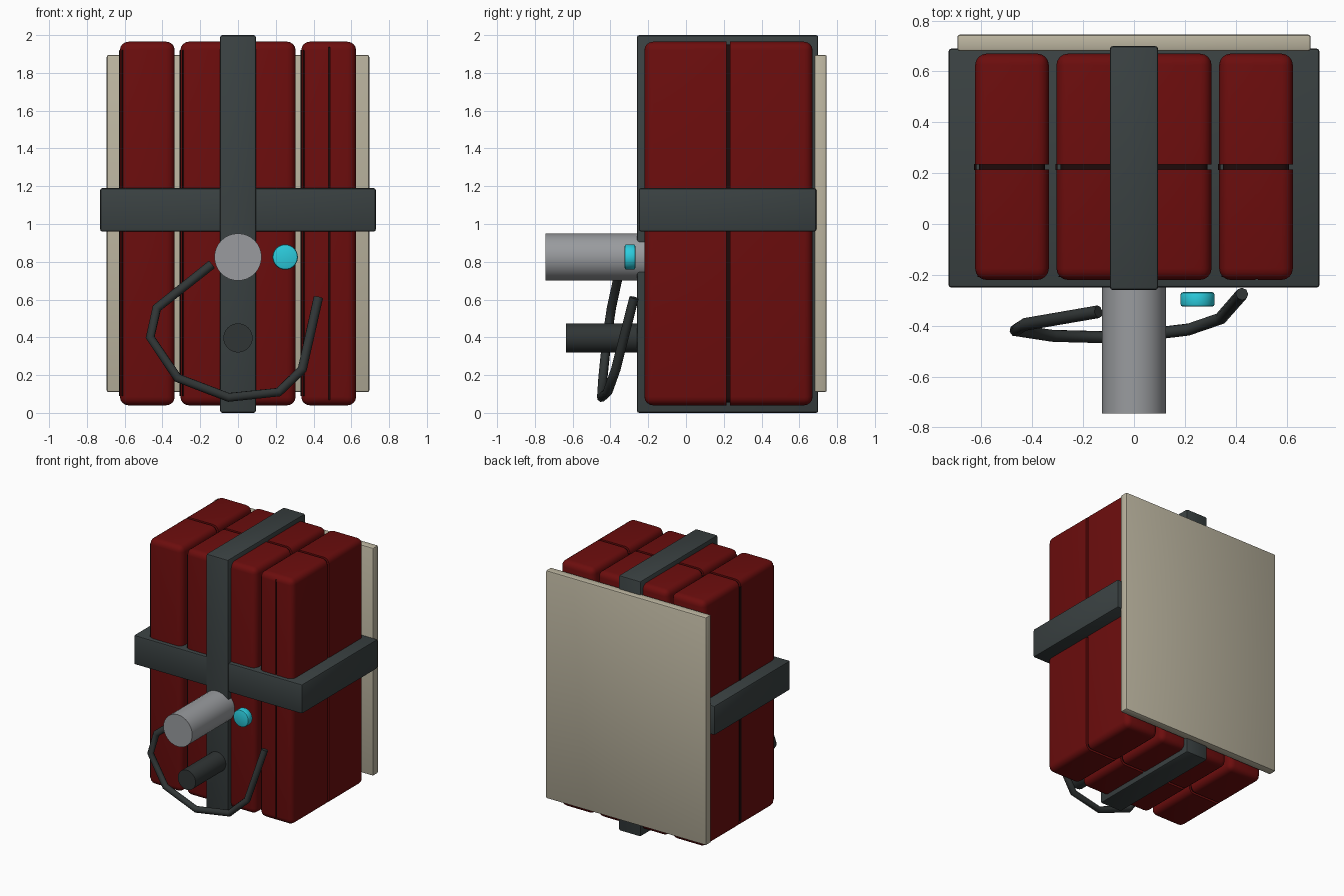
import bpy, bmesh, math
from mathutils import Vector

if "Cube" in bpy.data.objects:
    bpy.data.objects.remove(bpy.data.objects["Cube"])


def material(name, rgb):
    m = bpy.data.materials.new(name)
    m.diffuse_color = (*rgb, 1)
    m.use_nodes = True
    m.node_tree.nodes["Principled BSDF"].inputs["Base Color"].default_value = m.diffuse_color
    return m


RED = material("deep red", (0.150, 0.004, 0.004))
SEAM = material("seam dark red", (0.012, 0.003, 0.003))
STRAP = material("charcoal strap", (0.042, 0.053, 0.054))
RUBBER = material("dark rubber", (0.030, 0.036, 0.036))
METAL = material("grey metal", (0.32, 0.33, 0.345))
BOARD = material("beige board", (0.50, 0.46, 0.35))
CYAN = material("cyan lamp", (0.025, 0.60, 0.72))


def finish(name, bm, mats, angle=40):
    me = bpy.data.meshes.new(name)
    bm.to_mesh(me)
    bm.free()
    ob = bpy.data.objects.new(name, me)
    bpy.context.collection.objects.link(ob)
    for m in mats:
        me.materials.append(m)
    bpy.ops.object.select_all(action='DESELECT')
    ob.select_set(True)
    bpy.context.view_layer.objects.active = ob
    bpy.ops.object.shade_smooth_by_angle(angle=math.radians(angle))
    return ob


def box_bm(lo, hi, bevel, segments=1):
    bm = bmesh.new()
    bmesh.ops.create_cube(bm, size=1)
    for v in bm.verts:
        v.co = Vector([(a + b) / 2 + c * (b - a) for a, b, c in zip(lo, hi, v.co)])
    bmesh.ops.bevel(bm, geom=bm.edges[:], offset=bevel, segments=segments,
                    affect='EDGES', profile=0.5)
    return bm


def groove(bm, axis, a, b, depth, keep=lambda f: True):
    # Cut a dark recessed line between two parallel planes
    no = Vector([float(i == axis) for i in range(3)])
    for pos in (a, b):
        bmesh.ops.bisect_plane(bm, geom=bm.verts[:] + bm.edges[:] + bm.faces[:],
                               plane_co=no * pos, plane_no=no)
    bm.normal_update()
    band = [f for f in bm.faces
            if a < f.calc_center_median()[axis] < b and keep(f)]
    bmesh.ops.inset_region(bm, faces=band, thickness=0.0005, depth=-depth,
                           use_even_offset=True, use_boundary=True)
    for f in band:
        f.material_index = 1


def cylinder(name, centre, radius, y0, y1, mat, bevel=0.0, sides=32):
    bm = bmesh.new()
    bmesh.ops.create_cone(bm, cap_ends=True, segments=sides, radius1=radius,
                          radius2=radius, depth=y1 - y0)
    if bevel:
        rim = [e for e in bm.edges if abs(e.verts[0].co.z - e.verts[1].co.z) < 1e-5]
        bmesh.ops.bevel(bm, geom=rim, offset=bevel, segments=2,
                        affect='EDGES', profile=0.5)
    for v in bm.verts:
        x, y, z = v.co
        v.co = (centre[0] + x, (y0 + y1) / 2 - z, centre[1] + y)
    bmesh.ops.recalc_face_normals(bm, faces=bm.faces[:])
    finish(name, bm, [mat])


# Four rounded red blocks with seams
for i in range(4):
    x = -0.48 + 0.32 * i
    bm = box_bm((x - 0.145, -0.22, 0.04), (x + 0.145, 0.67, 1.965), 0.045, 4)
    if i == 3:
        groove(bm, 0, 0.478, 0.488, 0.008, lambda f: f.normal.y < -0.95)
    groove(bm, 1, 0.214, 0.234, 0.015)
    finish(f"red_block_{i + 1}", bm, [RED, SEAM])
    # Side seam strip and front corner strip on the left of each block
    strip = box_bm((x - 0.149, 0.212, 0.09), (x - 0.140, 0.236, 1.92), 0.001)
    finish(f"side_seam_{i + 1}", strip, [SEAM])
    strip = box_bm((x - 0.136, -0.209, 0.09), (x - 0.128, -0.203, 1.92), 0.001)
    finish(f"corner_seam_{i + 1}", strip, [SEAM])

# Crossed straps and rear board
finish("vertical_strap", box_bm((-0.095, -0.26, 0), (0.095, 0.70, 2), 0.012, 2), [STRAP])
finish("horizontal_strap", box_bm((-0.73, -0.25, 0.96), (0.73, 0.69, 1.19), 0.012, 2), [STRAP])
finish("back_board", box_bm((-0.695, 0.68, 0.11), (0.695, 0.745, 1.895), 0.01, 2), [BOARD])

# Front fittings
cylinder("metal_barrel", (0, 0.825), 0.125, -0.745, -0.22, METAL)
cylinder("rubber_knob", (0, 0.397), 0.077, -0.635, -0.25, RUBBER)
cylinder("signal_lamp", (0.25, 0.825), 0.067, -0.325, -0.268, CYAN, bevel=0.01)

# Bent cable
path = [(-0.14, -0.345, 0.785), (-0.43, -0.395, 0.555), (-0.465, -0.418, 0.40),
        (-0.32, -0.44, 0.185), (-0.05, -0.447, 0.082), (0.215, -0.415, 0.11),
        (0.34, -0.372, 0.23), (0.425, -0.275, 0.61)]
cu = bpy.data.curves.new("cable", 'CURVE')
cu.dimensions = '3D'
cu.bevel_depth = 0.025
cu.bevel_resolution = 2
cu.use_fill_caps = True
sp = cu.splines.new('POLY')
sp.points.add(len(path) - 1)
for p, co in zip(sp.points, path):
    p.co = (*co, 1)
cu.materials.append(RUBBER)
bpy.context.collection.objects.link(bpy.data.objects.new("cable", cu))
